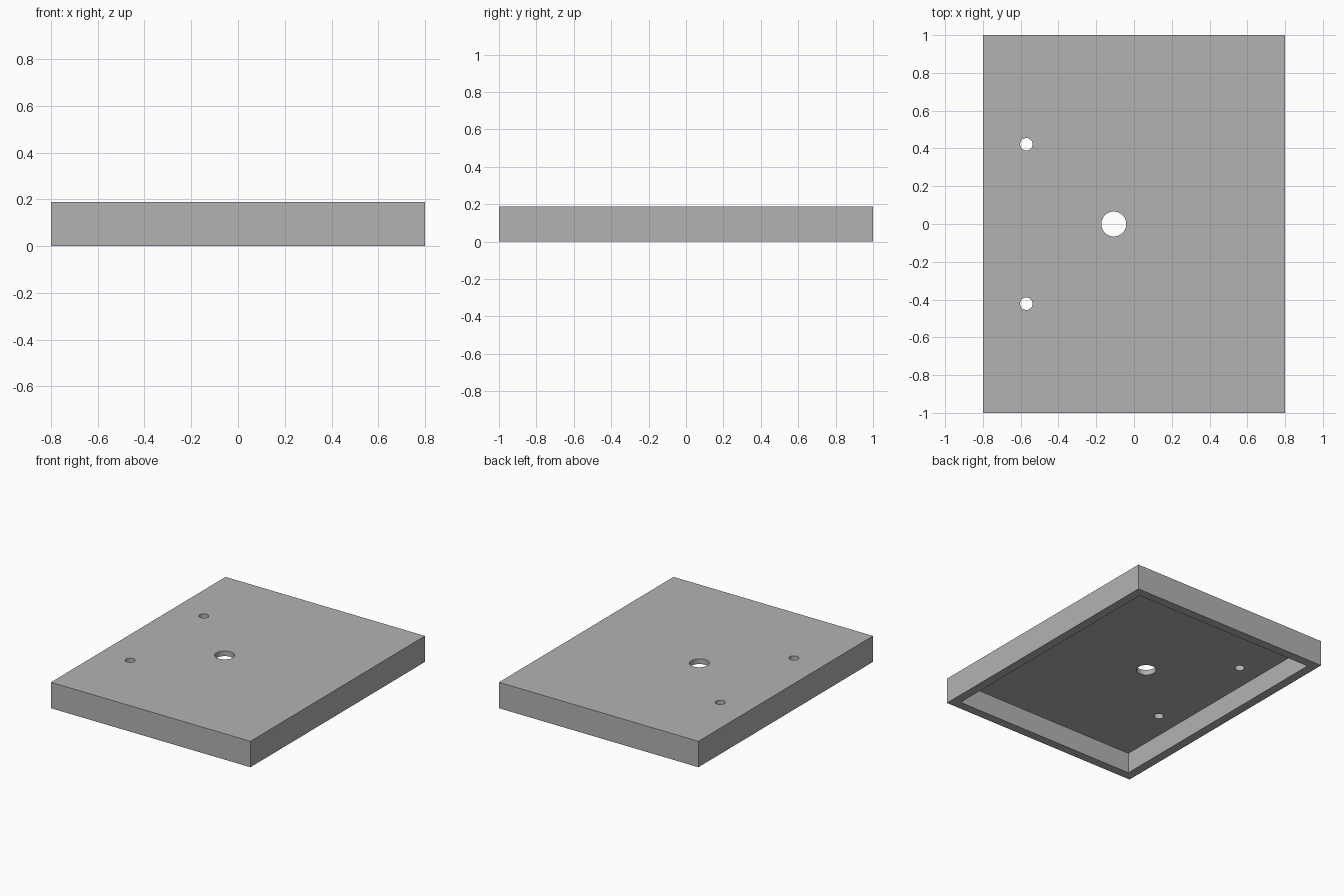
import bpy

# Remove the default cube
if "Cube" in bpy.data.objects:
    bpy.data.objects.remove(bpy.data.objects["Cube"], do_unlink=True)

WIDTH, LENGTH, HEIGHT = 1.6, 2.0, 0.188
WALL, TOP = 0.065, 0.038

grey = bpy.data.materials.new("plain grey")
grey.use_nodes = True
colour = (0.45, 0.45, 0.45, 1)
grey.diffuse_color = colour
grey.node_tree.nodes["Principled BSDF"].inputs["Base Color"].default_value = colour


def box(name, size, z_min):
    bpy.ops.mesh.primitive_cube_add(size=1, location=(0, 0, z_min + size[2] / 2))
    obj = bpy.context.object
    obj.name = name
    obj.scale = size
    bpy.ops.object.transform_apply(location=True, scale=True)
    obj.data.materials.append(grey)
    return obj


def cut(target, cutter):
    mod = target.modifiers.new(cutter.name, 'BOOLEAN')
    mod.operation = 'DIFFERENCE'
    mod.solver = 'EXACT'
    mod.object = cutter
    cutter.hide_render = True
    bpy.context.view_layer.objects.active = target
    bpy.ops.object.modifier_apply(modifier=mod.name)
    bpy.data.objects.remove(cutter, do_unlink=True)


# Shallow tray lid, hollow and open underneath
cover = box("cover_plate", (WIDTH, LENGTH, HEIGHT), 0)
cut(cover, box("recess_cutter", (WIDTH - 2 * WALL, LENGTH - 2 * WALL, HEIGHT), -TOP))

# One large through hole and a pair of small ones
for x, y, radius in ((-0.107, 0, 0.066), (-0.57, 0.422, 0.033), (-0.57, -0.422, 0.033)):
    bpy.ops.mesh.primitive_cylinder_add(vertices=48, radius=radius, depth=1, location=(x, y, HEIGHT))
    hole = bpy.context.object
    hole.name = "hole_cutter"
    hole.data.materials.append(grey)
    cut(cover, hole)

# Smooth hole walls with crisp edges
bpy.ops.object.select_all(action='DESELECT')
cover.select_set(True)
bpy.context.view_layer.objects.active = cover
bpy.ops.object.shade_smooth_by_angle()
